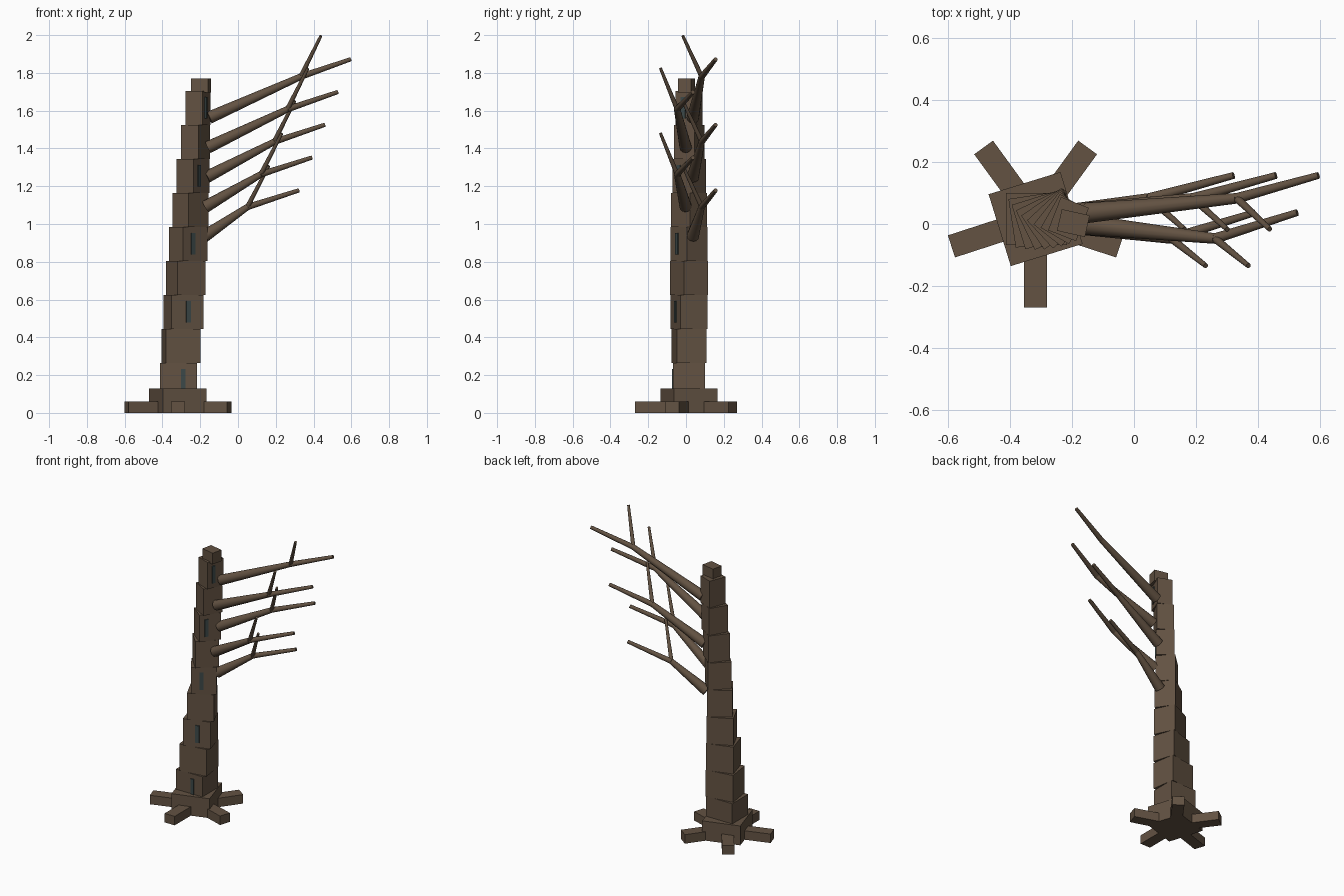
import bpy, math
from mathutils import Vector, Matrix

if "Cube" in bpy.data.objects:
    bpy.data.objects.remove(bpy.data.objects["Cube"])


def material(name, rgb):
    m = bpy.data.materials.new(name)
    m.diffuse_color = (*rgb, 1)
    m.use_nodes = True
    m.node_tree.nodes["Principled BSDF"].inputs["Base Color"].default_value = m.diffuse_color
    return m


BARK = material("bark", (0.125, 0.085, 0.055))
HOLLOW = material("hollow", (0.045, 0.065, 0.065))


def box(name, centre, size, angle=0.0, mat=BARK):
    bpy.ops.mesh.primitive_cube_add(size=1, location=centre, rotation=(0, 0, angle))
    ob = bpy.context.object
    ob.name = name
    ob.scale = size
    ob.data.materials.append(mat)
    return ob


def limb(name, a, b, r1, r2):
    """Tapered round limb from a to b."""
    a, b = Vector(a), Vector(b)
    d = b - a
    bpy.ops.mesh.primitive_cone_add(vertices=12, radius1=r1, radius2=r2, depth=d.length)
    ob = bpy.context.object
    ob.name = name
    ob.matrix_world = (Matrix.Translation((a + b) / 2)
                       @ d.to_track_quat('Z', 'Y').to_matrix().to_4x4())
    ob.data.materials.append(BARK)
    bpy.ops.object.shade_smooth_by_angle()


CX, CY = -0.318, 0.016

# Root block and five radiating roots
box("trunk_base", (CX, CY, 0.065), (0.243, 0.243, 0.13), 0.3)
for i in range(5):
    a = math.radians(-90 + 72 * i)
    box(f"root_{i + 1}",
        (CX + 0.178 * math.cos(a), CY + 0.178 * math.sin(a), 0.03),
        (0.216, 0.075, 0.06), a)

# Leaning trunk of twisting, tapering blocks, with dark slits on every other one
slit_offset = {0: 0.025, 2: 0.004, 4: -0.015, 6: -0.024, 8: -0.014}
for i in range(9):
    x, z, a = -0.315 + 0.0129 * i, 0.175 + 0.18 * i, 0.15 * i
    w, d = 0.196 - 0.0101 * i, 0.168 - 0.0089 * i
    box(f"trunk_block_{i + 1}", (x, CY, z), (w, d, 0.18), a)
    if i in slit_offset:
        p = Matrix.Rotation(a, 3, 'Z') @ Vector((slit_offset[i], -d / 2, 0))
        box(f"bark_slit_{i // 2 + 1}", (x + p.x, CY + p.y, z),
            (0.024, 0.012, 0.115), a, HOLLOW)

# Broken top stub
box("trunk_top", (-0.196, 0.003, 1.7325), (0.0715, 0.0926, 0.075), 1.35)

# Five windswept branches, each with an outer part and an upright twig
for i in range(5):
    even = i % 2 == 0
    start = (-0.178 + 0.0065 * i, 0.036 if even else -0.002, 0.935 + 0.157 * i)
    joint = (0.05 + 0.0705 * i, 0.083 if even else -0.047, 1.09 + 0.1725 * i)
    tip = (0.322 + 0.0685 * i, 0.157 if even else 0.037, 1.178 + 0.1735 * i)
    twig = (0.163 + 0.069 * i, -0.017 if even else -0.135, 1.308 + 0.172 * i)
    limb(f"branch_{i + 1}_inner", start, joint, 0.033, 0.017)
    limb(f"branch_{i + 1}_outer", joint, tip, 0.017, 0.011)
    limb(f"branch_{i + 1}_twig", joint, twig, 0.013, 0.008)
